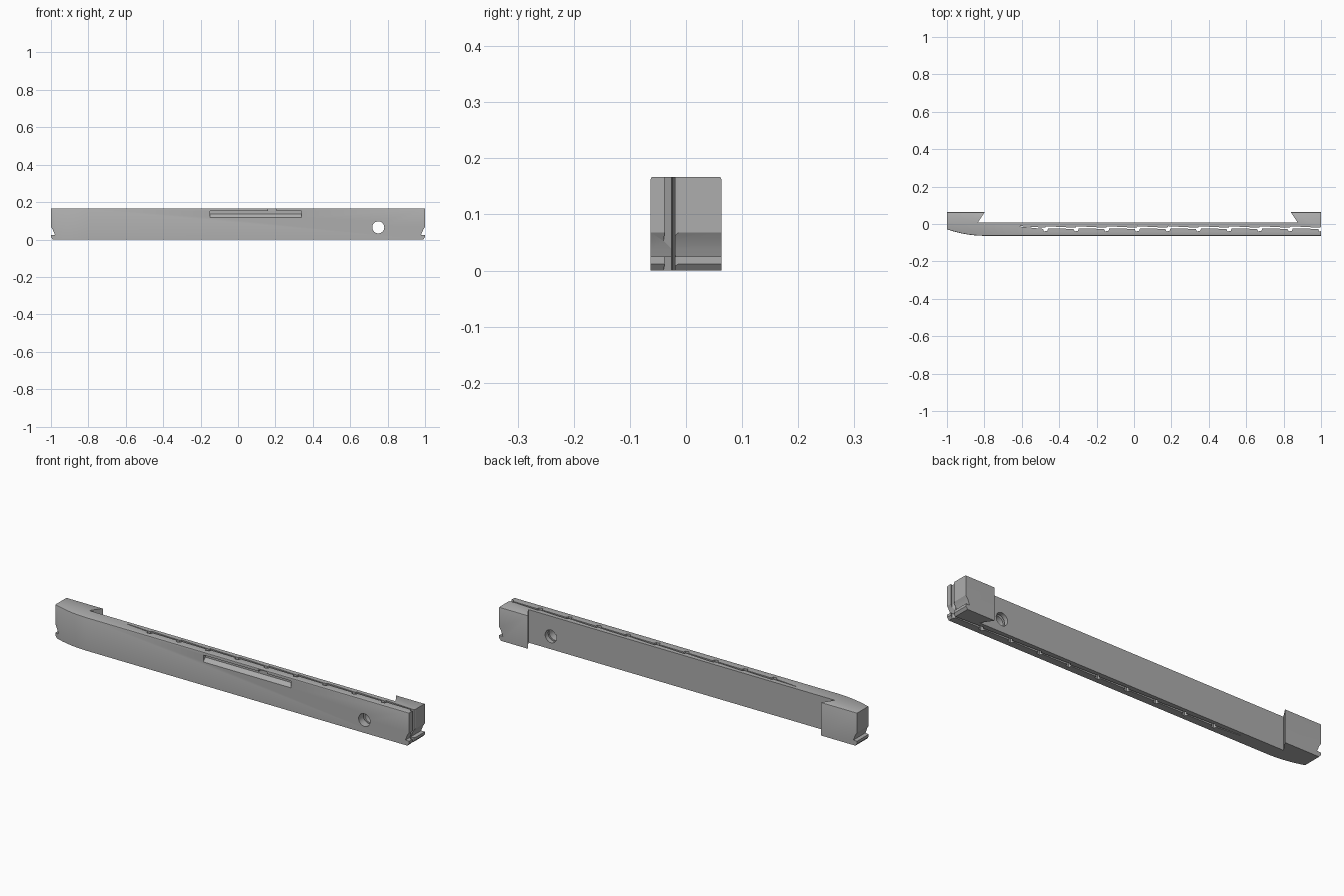
import bpy, bmesh, math
from mathutils import Vector

if "Cube" in bpy.data.objects:
    bpy.data.objects.remove(bpy.data.objects["Cube"])

HEIGHT = 0.167
FRONT, BACK, INNER = -0.063, 0.063, 0.007

grey = bpy.data.materials.new("plain grey")
grey.use_nodes = True
colour = (0.42, 0.42, 0.42, 1)
grey.diffuse_color = colour
grey.node_tree.nodes["Principled BSDF"].inputs["Base Color"].default_value = colour


def prism(name, outline, axis, start, end):
    """Extrude a 2D outline along an axis; the other two axes keep their order."""
    def place(p, d):
        v = list(p)
        v.insert(axis, d)
        return Vector(v)
    bm = bmesh.new()
    face = bm.faces.new([bm.verts.new(place(p, start)) for p in outline])
    new = bmesh.ops.extrude_face_region(bm, geom=[face])["geom"]
    shift = place((0, 0), end - start)
    bmesh.ops.translate(bm, vec=shift, verts=[v for v in new if isinstance(v, bmesh.types.BMVert)])
    bmesh.ops.recalc_face_normals(bm, faces=bm.faces)
    mesh = bpy.data.meshes.new(name)
    bm.to_mesh(mesh)
    bm.free()
    obj = bpy.data.objects.new(name, mesh)
    bpy.context.collection.objects.link(obj)
    obj.data.materials.append(grey)
    return obj


# Bar with a curved front tip and two dovetailed end blocks, as a plan outline
tip = [(-1 + 0.2 * i / 12, FRONT + 0.035 * (1 - i / 12) ** 2) for i in range(13)]
plan = tip + [(1, FRONT), (1, BACK), (0.838, BACK), (0.876, INNER),
              (-0.836, INNER), (-0.798, BACK), (-1, BACK)]
bar = prism("bar", plan, 2, 0, HEIGHT)

# Soft top edges along the front and back
bm = bmesh.new()
bm.from_mesh(bar.data)
edges = [e for e in bm.edges if all(v.co.z > HEIGHT - 0.001 for v in e.verts)
         and (all(v.co.y < -0.02 for v in e.verts) or all(v.co.y > 0.06 for v in e.verts))]
bmesh.ops.bevel(bm, geom=edges, offset=0.004, segments=2, profile=0.5, affect="EDGES")
bm.to_mesh(bar.data)
bm.free()

cutters = []

# Sawtooth slit running the full height and open at the right-hand end
PITCH, FIRST = 0.1635, -0.475
upper, lower = [(-0.61, -0.011)], [(-0.61, -0.014)]
for i in range(10):
    a = FIRST + i * PITCH
    b = min(a + PITCH, 1.05)
    upper += [(a, -0.02), (a + 0.004, -0.012)]
    lower += [(a - 0.012, -0.026), (a - 0.006, -0.04), (a + 0.012, -0.036), (a + 0.016, -0.024)]
upper.append((1.05, -0.018))
lower.append((1.05, -0.033))
cutters.append(prism("slit_cutter", lower + upper[::-1], 2, -0.05, HEIGHT + 0.05))

# Front window with a sloping sill and a small notch above it
window = [(-0.08, 0.153), (-0.047, 0.153), (-0.047, 0.136), (FRONT, 0.118), (-0.08, 0.118)]
cutters.append(prism("window_cutter", window, 0, -0.15, 0.34))
notch = [(-0.08, 0.145), (-0.047, 0.145), (-0.047, 0.162), (-0.08, 0.162)]
cutters.append(prism("window_notch_cutter", notch, 0, 0.16, 0.205))

# Round hole through the bar
ring = [(0.75 + 0.032 * math.cos(math.tau * i / 32), 0.065 + 0.032 * math.sin(math.tau * i / 32))
        for i in range(32)]
cutters.append(prism("hole_cutter", ring, 1, -0.2, 0.2))

# Undercut above a narrow lip, and a small foot chamfer, at both ends
for side, label in ((1, "left"), (-1, "right")):
    undercut = [(1.02, 0.075), (1, 0.068), (0.99, 0.052), (0.984, 0.038), (0.979, 0.025), (1.02, 0.025)]
    foot = [(1.02, 0.012), (1, 0.012), (0.99, 0), (0.99, -0.02), (1.02, -0.02)]
    for part, outline in (("undercut", undercut), ("foot", foot)):
        cutters.append(prism(f"{label}_{part}_cutter", [(side * x, z) for x, z in outline], 1, -0.2, 0.2))

# Apply the cuts, then discard the cutters
bpy.ops.object.select_all(action="DESELECT")
bar.select_set(True)
bpy.context.view_layer.objects.active = bar
for cutter in cutters:
    cutter.hide_render = True
    mod = bar.modifiers.new(cutter.name, "BOOLEAN")
    mod.operation = "DIFFERENCE"
    mod.solver = "EXACT"
    mod.object = cutter
    bpy.ops.object.modifier_apply(modifier=mod.name)
    bpy.data.objects.remove(cutter)

bpy.ops.object.shade_smooth_by_angle(angle=math.radians(25))
